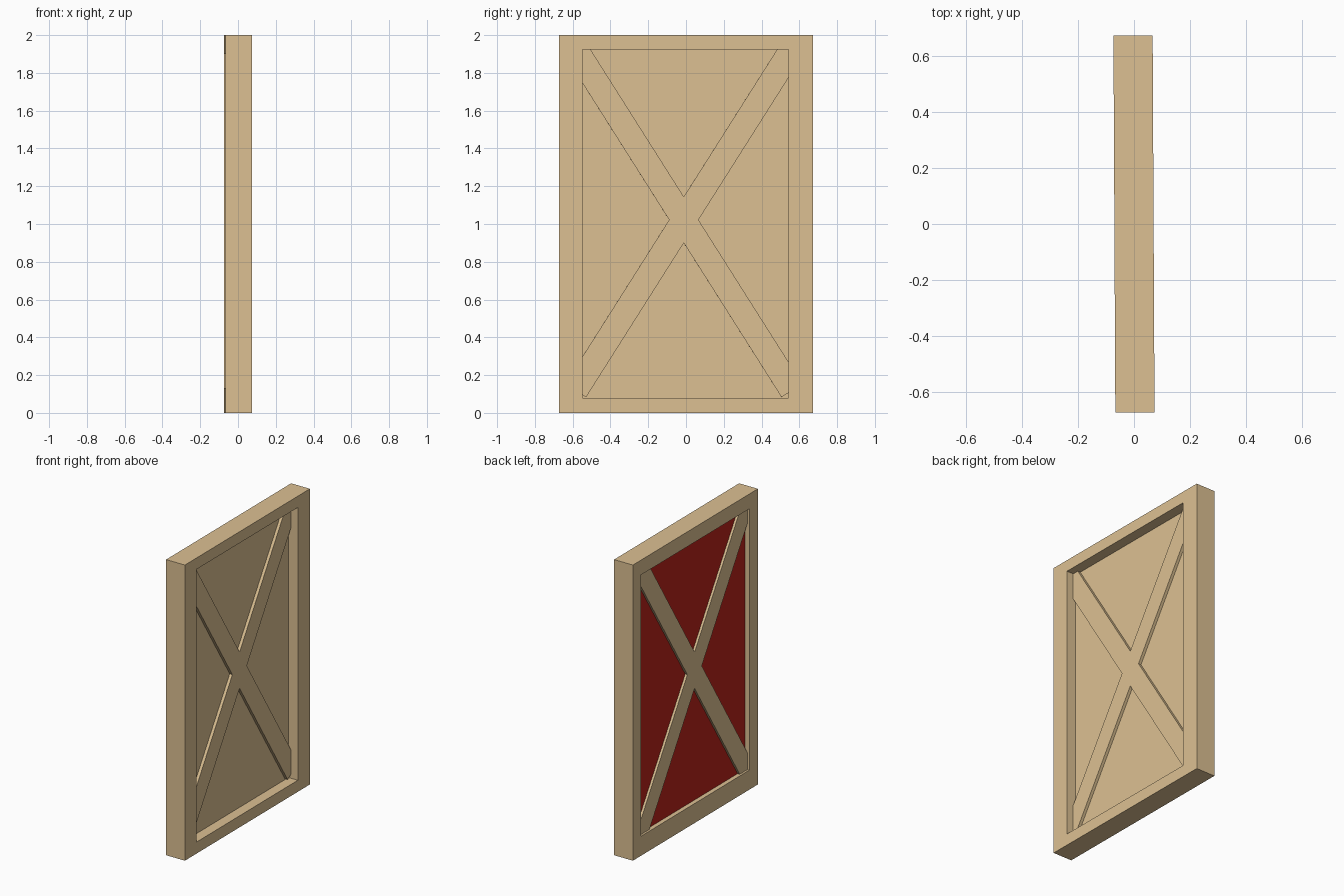
import bpy, bmesh, math

if "Cube" in bpy.data.objects:
    bpy.data.objects.remove(bpy.data.objects["Cube"])

TILT = 0.005  # the whole piece is turned very slightly about z


def material(name, rgb):
    m = bpy.data.materials.new(name)
    m.diffuse_color = (*rgb, 1)
    m.use_nodes = True
    m.node_tree.nodes["Principled BSDF"].inputs["Base Color"].default_value = m.diffuse_color
    return m


wood = material("pale_wood", (0.72, 0.53, 0.29))
red = material("red_paint", (0.50, 0.017, 0.01))


def finish(name, bm, *mats):
    bmesh.ops.recalc_face_normals(bm, faces=bm.faces[:])
    me = bpy.data.meshes.new(name)
    bm.to_mesh(me)
    bm.free()
    for m in mats:
        me.materials.append(m)
    ob = bpy.data.objects.new(name, me)
    ob.rotation_euler.z = TILT
    bpy.context.collection.objects.link(ob)
    return ob


def prism(name, outline, x0, x1, *mats):
    """Extrude a (y, z) outline from x0 to x1."""
    bm = bmesh.new()
    a = [bm.verts.new((x0, y, z)) for y, z in outline]
    b = [bm.verts.new((x1, y, z)) for y, z in outline]
    bm.faces.new(a)
    bm.faces.new(b)
    n = len(a)
    for i in range(n):
        j = (i + 1) % n
        bm.faces.new((a[i], a[j], b[j], b[i]))
    return finish(name, bm, *mats)


def rect(y0, y1, z0, z1):
    return [(y0, z0), (y1, z0), (y1, z1), (y0, z1)]


# Frame: a closed chain of rectangular loops, with a stepped opening
outer = rect(-0.673, 0.673, 0, 2)
front_hole = rect(-0.548, 0.543, 0.078, 1.923)
back_hole = rect(-0.580, 0.587, 0.132, 1.900)
chain = [(outer, 0.07), (outer, -0.07), (back_hole, -0.07),
         (back_hole, -0.02), (front_hole, -0.02), (front_hole, 0.07)]
bm = bmesh.new()
loops = [[bm.verts.new((x, y, z)) for y, z in pts] for pts, x in chain]
for k, a in enumerate(loops):
    b = loops[(k + 1) % len(loops)]
    for i in range(4):
        j = (i + 1) % 4
        bm.faces.new((a[i], a[j], b[j], b[i]))
finish("frame", bm, wood)

# Panel: bare wood on one side, red on the -x side
panel = prism("panel", rect(-0.62, 0.62, 0.05, 1.95), -0.04, 0.0, wood, red)
for p in panel.data.polygons:
    if p.normal.x < -0.9:
        p.material_index = 1

# Cross brace: X-shaped outline passing through the panel, ends let into the frame
ang = math.atan(1.578)
half_w, reach = 0.0655, 1.07
cy, cz = -0.0117, 1.022
v, h = half_w / math.cos(ang), half_w / math.sin(ang)
arms = [ang, math.pi - ang, math.pi + ang, -ang]
crotches = [(0, v), (-h, 0), (0, -v), (h, 0)]
outline = []
for t, (qy, qz) in zip(arms, crotches):
    c, s = math.cos(t), math.sin(t)
    for w in (-half_w, half_w):
        outline.append((cy + reach * c - w * s, cz + reach * s + w * c))
    outline.append((cy + qy, cz + qz))
prism("cross_brace", outline, -0.056, 0.02, wood)
